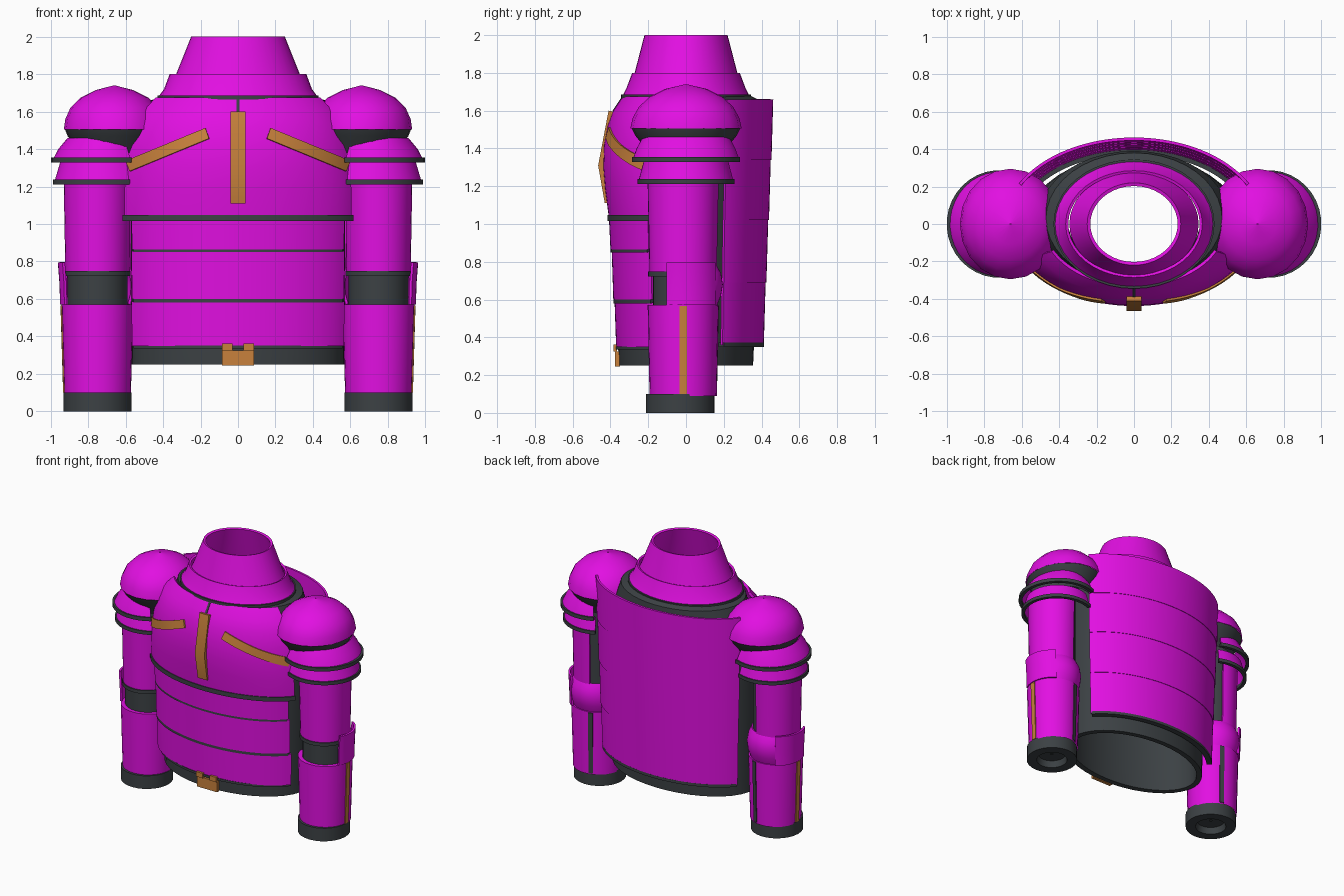
import bpy
from math import sin, cos, radians, asin, degrees

cube = bpy.data.objects.get("Cube")
if cube:
    bpy.data.objects.remove(cube, do_unlink=True)


def material(name, rgb):
    m = bpy.data.materials.new(name)
    m.use_nodes = True
    m.diffuse_color = (*rgb, 1)
    m.node_tree.nodes["Principled BSDF"].inputs["Base Color"].default_value = (*rgb, 1)
    return m


MAGENTA = material("magenta_armour", (0.76, 0.005, 0.76))
DARK = material("dark_grey", (0.045, 0.053, 0.058))
BRONZE = material("bronze", (0.58, 0.22, 0.045))


def sheet(name, rows, mat, thick=0.0, closed=False, mirror=False):
    """Skin rows of points, thicken inward, optionally mirror across x."""
    n = len(rows[0])
    verts = [p for row in rows for p in row]
    faces = []
    for j in range(len(rows) - 1):
        for i in range(n if closed else n - 1):
            k = (i + 1) % n
            faces.append((j * n + i, j * n + k, (j + 1) * n + k, (j + 1) * n + i))
    mesh = bpy.data.meshes.new(name)
    mesh.from_pydata(verts, [], faces)
    mesh.materials.append(mat)
    ob = bpy.data.objects.new(name, mesh)
    bpy.context.collection.objects.link(ob)
    bpy.ops.object.select_all(action='DESELECT')
    ob.select_set(True)
    bpy.context.view_layer.objects.active = ob
    if thick:
        mod = ob.modifiers.new("thickness", 'SOLIDIFY')
        mod.thickness = thick
        mod.offset = -1
        bpy.ops.object.modifier_apply(modifier=mod.name)
    if mirror:
        mod = ob.modifiers.new("mirror", 'MIRROR')
        mod.use_mirror_merge = False
        bpy.ops.object.modifier_apply(modifier=mod.name)
    bpy.ops.object.shade_smooth_by_angle(angle=radians(32))
    return ob


def shell(name, rings, mat, thick=0.0, span=None, at=(0, 0), n=40, mirror=False):
    """Elliptical wall from (z, rx, ry) rings; angle 0 is front, 90 is +x."""
    a, b = span or (0, 360)
    steps = n if span is None else n + 1
    angles = [radians(a + (b - a) * i / n) for i in range(steps)]
    rows = [[(at[0] + rx * sin(t), at[1] - ry * cos(t), z) for t in angles]
            for z, rx, ry in rings]
    return sheet(name, rows, mat, thick, span is None, mirror)


def band(name, z0, z1, rx, ry, mat, **kw):
    return shell(name, [(z0, rx, ry), (z1, rx, ry)], mat, **kw)


# ---- Torso core and hollow skirt
shell("torso_core", [(0.25, 0.57, 0.355), (0.36, 0.57, 0.36), (1.05, 0.57, 0.37),
                     (1.35, 0.55, 0.38), (1.55, 0.51, 0.37)], DARK, 0.04)
shell("torso_yoke", [(1.55, 0.51, 0.36), (1.66, 0.47, 0.35), (1.685, 0.36, 0.3)],
      DARK, 0.02, at=(0, 0.03))

# ---- Front belly plates with dark trims
belly = [(0.35, 0.585, 0.37), (0.60, 0.855, 0.385), (0.865, 1.03, 0.4)]
for i, (z0, z1, ry) in enumerate(belly):
    rx = 0.63 + 0.01 * i
    cut = degrees(asin(0.565 / rx))
    shell(f"belly_plate_{i + 1}", [(z0, rx, ry), (z1, rx + 0.005, ry + 0.008)],
          MAGENTA, 0.02, span=(-cut, cut))
    if i < 2:
        cut -= 3
        band(f"belly_trim_{i + 1}", z1 - 0.005, z1 + 0.02, rx + 0.01, ry + 0.014,
             DARK, thick=0.03, span=(-cut, cut))
band("belt_trim", 0.335, 0.352, 0.61, 0.375, DARK, thick=0.03, span=(-66, 66))

# ---- Breastplate
chest = [(1.045, 0.675, 0.41), (1.18, 0.675, 0.428), (1.3, 0.66, 0.438), (1.42, 0.64, 0.434),
         (1.52, 0.61, 0.415), (1.6, 0.565, 0.385), (1.675, 0.49, 0.335)]
shell("breastplate", chest, MAGENTA, 0.02, span=(-64, 64))
band("breastplate_trim", 1.015, 1.048, 0.685, 0.416, DARK, thick=0.03, span=(-64, 64))


def chest_y(x, z):
    for (z0, a0, b0), (z1, a1, b1) in zip(chest, chest[1:]):
        if z <= z1:
            f = (z - z0) / (z1 - z0)
            rx, ry = a0 + f * (a1 - a0), b0 + f * (b1 - b0)
            return -ry * cos(asin(min(1, x / rx)))
    return -chest[-1][2]


# ---- Bronze chest bars and buckle
def slanted_row(dz):
    row = []
    for i in range(13):
        f = i / 12
        x, z = 0.165 + 0.425 * f + dz * 0.35, 1.485 - 0.175 * f + dz
        row.append((x, chest_y(x, z) - 0.012, z))
    return row


sheet("chest_side_bars", [slanted_row(-0.028), slanted_row(0.028)], BRONZE, 0.02, mirror=True)
bar = [(-0.43, 1.11), (-0.465, 1.31), (-0.41, 1.6)]
sheet("chest_centre_bar", [[(-0.04, y, z), (0.04, y, z)] for y, z in bar], BRONZE, 0.03)
sheet("collar_slit", [[(x, chest_y(0, z) - 0.004, z) for x in (-0.008, 0.008)]
                      for z in (1.6, 1.67)], DARK, 0.008)
sheet("buckle", [[(x, -0.375, z) for x in (-0.085, 0.085)] for z in (0.245, 0.325)], BRONZE, 0.025)
sheet("buckle_tabs", [[(x, -0.385, z) for x in (0.03, 0.085)] for z in (0.325, 0.362)],
      BRONZE, 0.02, mirror=True)

# ---- Back plate in four overlapping bands
levels = [0.36, 0.69, 1.02, 1.34, 1.66]


def back_ring(z, grow=0.0):
    f = (z - 0.36) / 1.3
    return (z, 0.645 + 0.05 * f + grow, 0.408 + 0.054 * f + grow)


for i, (z0, z1) in enumerate(zip(levels, levels[1:])):
    shell(f"back_plate_{i + 1}", [back_ring(z0, 0.004), back_ring(z1)], MAGENTA, 0.016,
          span=(118, 242))
band("back_plate_trim", 0.35, 0.372, 0.65, 0.413, DARK, thick=0.04, span=(119, 241))

# ---- Collar
band("neck_trim", 1.665, 1.685, 0.43, 0.345, DARK, thick=0.03)
shell("lower_collar", [(1.68, 0.425, 0.335), (1.72, 0.395, 0.315), (1.8, 0.365, 0.285)],
      MAGENTA, 0.015)
shell("upper_collar", [(1.77, 0.345, 0.28), (1.8, 0.33, 0.272), (2.0, 0.25, 0.22)],
      MAGENTA, 0.018)

# ---- Shoulders: dome, dark underlayer, two flared lames
dome = [(1.505, 0.27, 0.295), (1.56, 0.262, 0.283), (1.62, 0.235, 0.25), (1.675, 0.18, 0.19),
        (1.715, 0.1, 0.11), (1.74, 0.003, 0.003)]
shell("shoulder_domes", dome, MAGENTA, at=(0.66, 0), n=20, mirror=True)
shell("shoulder_underlayers", [(1.36, 0.2, 0.2), (1.42, 0.215, 0.23), (1.47, 0.25, 0.27),
                               (1.508, 0.265, 0.288), (1.51, 0.01, 0.01)],
      DARK, at=(0.66, 0), n=24, mirror=True)
lame_span = (-33, 205)
shell("upper_lames", [(1.35, 0.265, 0.28), (1.4, 0.24, 0.262), (1.46, 0.19, 0.23)], MAGENTA,
      0.012, span=lame_span, at=(0.72, 0), n=24, mirror=True)
band("upper_lame_trims", 1.328, 1.356, 0.28, 0.287, DARK, thick=0.025, span=lame_span,
     at=(0.72, 0), n=24, mirror=True)
shell("lower_lames", [(1.235, 0.258, 0.25), (1.33, 0.23, 0.225)], MAGENTA, 0.012,
      span=lame_span, at=(0.72, 0), n=24, mirror=True)
band("lower_lame_trims", 1.212, 1.238, 0.268, 0.258, DARK, thick=0.025, span=lame_span,
     at=(0.72, 0), n=24, mirror=True)

# ---- Arms
ARM = dict(at=(0.75, -0.015), n=28, mirror=True)
band("inner_arms", 0.3, 1.42, 0.16, 0.16, DARK, **ARM)
shell("upper_arm_shells", [(0.74, 0.172, 0.178), (1.3, 0.182, 0.19)], MAGENTA, 0.015,
      span=(-80, 195), **ARM)
band("upper_arm_trims", 0.722, 0.748, 0.178, 0.186, DARK, thick=0.02, span=(-80, 195), **ARM)
shell("forearms", [(0.09, 0.178, 0.178), (0.57, 0.192, 0.188), (0.57, 0.01, 0.01)],
      MAGENTA, **ARM)
for name, mid, half, mat in (("forearm_stripes", 90, 6, BRONZE), ("forearm_slits", 197, 5, DARK)):
    shell(name, [(0.1, 0.184, 0.183), (0.565, 0.198, 0.193)], mat, 0.009,
          span=(mid - half, mid + half), at=ARM["at"], n=3, mirror=True)
cuff = [(0.05, 0.01, 0.01), (0.05, 0.1, 0.1), (0, 0.11, 0.11), (0, 0.182, 0.182),
        (0.1, 0.182, 0.182), (0.1, 0.01, 0.01)]
shell("wrist_cuffs", cuff, DARK, at=(0.75, -0.03), n=28, mirror=True)

# ---- Elbow guards: rounded cup behind, flat wing outside
cup = [(0.57, 0.175, 0.18), (0.62, 0.19, 0.2), (0.68, 0.195, 0.21), (0.74, 0.185, 0.2),
       (0.785, 0.165, 0.175)]
shell("elbow_cups", cup, MAGENTA, 0.015, span=(110, 270), at=(0.75, -0.015), n=20, mirror=True)
shell("elbow_wings", [(0.57, 0.2, 0.2), (0.68, 0.203, 0.2), (0.795, 0.212, 0.2)], MAGENTA, 0.015,
      span=(62, 146), at=(0.75, -0.01), n=12, mirror=True)
